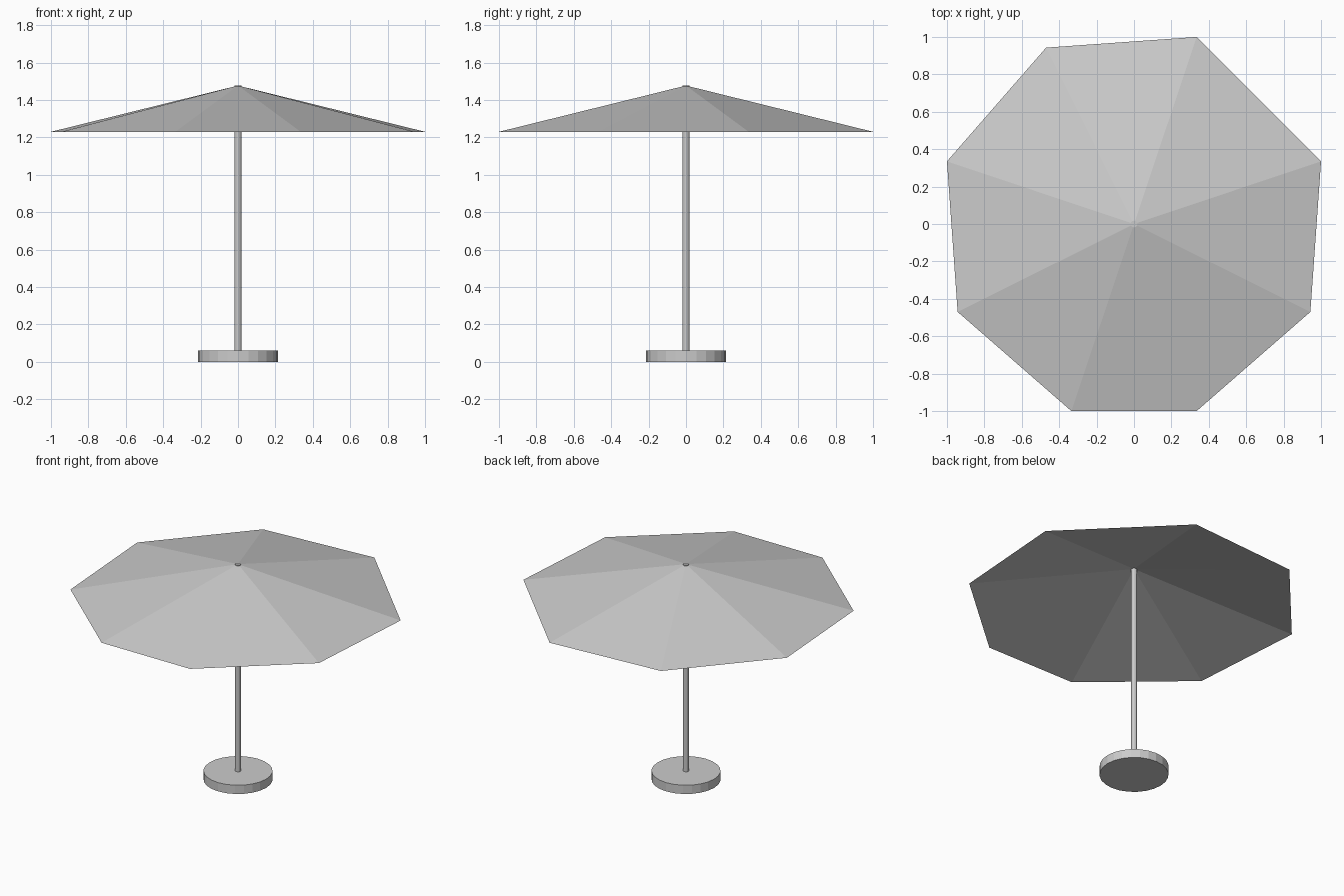
import bpy
import bmesh
import math

if "Cube" in bpy.data.objects:
    bpy.data.objects.remove(bpy.data.objects["Cube"])


def cylinder(name, radius, z0, z1, sides):
    bpy.ops.mesh.primitive_cylinder_add(
        vertices=sides, radius=radius, depth=z1 - z0,
        location=(0, 0, (z0 + z1) / 2))
    ob = bpy.context.object
    ob.name = name
    bpy.ops.object.shade_smooth_by_angle(angle=math.radians(10))
    return ob


# weighted base and pole (the pole tip just pierces the canopy)
cylinder("base", 0.215, 0.0, 0.06, 24)
cylinder("pole", 0.018, 0.06, 1.478, 12)

# canopy: eight flat panels, slightly uneven rim
rim = [(1, 0.335), (0.335, 1), (-0.47, 0.943), (-1, 0.335),
       (-0.943, -0.47), (-0.335, -1), (0.335, -1), (0.943, -0.47)]
bm = bmesh.new()
apex = bm.verts.new((0, 0, 1.477))
ring = [bm.verts.new((x, y, 1.23)) for x, y in rim]
for a, b in zip(ring, ring[1:] + ring[:1]):
    bm.faces.new((apex, a, b))
mesh = bpy.data.meshes.new("canopy")
bm.to_mesh(mesh)
bm.free()
canopy = bpy.data.objects.new("canopy", mesh)
bpy.context.collection.objects.link(canopy)
